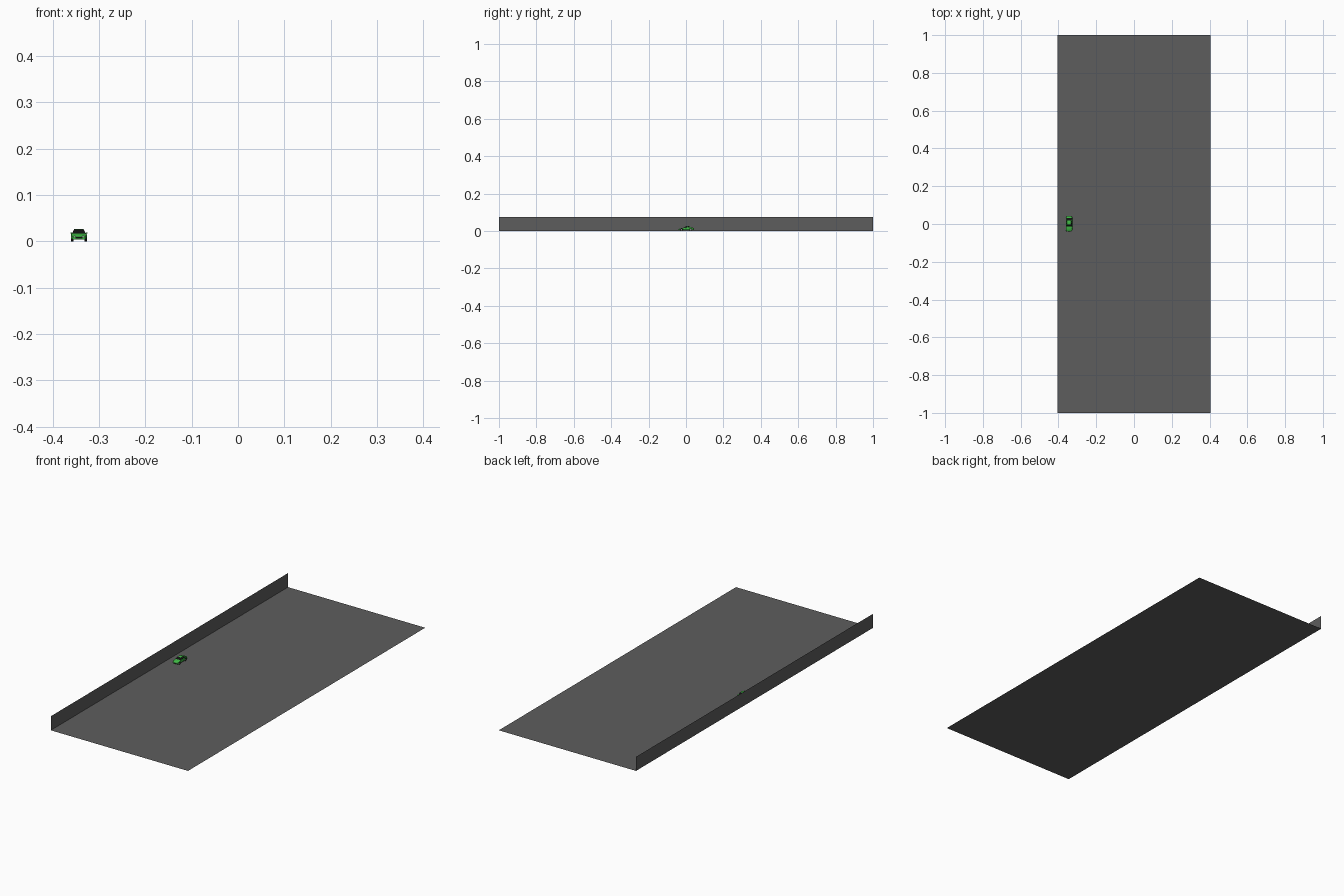
import bpy, bmesh, math
from mathutils import Matrix, Vector

if "Cube" in bpy.data.objects:
    bpy.data.objects.remove(bpy.data.objects["Cube"])

# The car is drawn in hundredths of a unit, then placed beside the wall
PLACE = Matrix.Translation((-0.3437, 0.001, 0)) @ Matrix.Scale(0.01, 4)


def material(name, color):
    m = bpy.data.materials.new(name)
    m.diffuse_color = (*color, 1)
    m.use_nodes = True
    m.node_tree.nodes["Principled BSDF"].inputs["Base Color"].default_value = m.diffuse_color
    return m


ASPHALT = material("asphalt", (0.11, 0.11, 0.11))
GREEN = material("green_paint", (0.05, 0.5, 0.06))
BLACK = material("black_trim", (0.006, 0.006, 0.006))
RIM = material("rim_metal", (0.25, 0.25, 0.25))
LAMP = material("headlight_glass", (0.7, 0.75, 0.7))
RED = material("tail_red", (0.4, 0.02, 0.02))


def finish(bm, name, mat, matrix=PLACE, smooth=False):
    bmesh.ops.transform(bm, matrix=matrix, verts=bm.verts)
    bmesh.ops.recalc_face_normals(bm, faces=bm.faces)
    me = bpy.data.meshes.new(name)
    bm.to_mesh(me)
    bm.free()
    me.materials.append(mat)
    ob = bpy.data.objects.new(name, me)
    bpy.context.collection.objects.link(ob)
    if smooth:
        bpy.context.view_layer.objects.active = ob
        bpy.ops.object.select_all(action='DESELECT')
        ob.select_set(True)
        bpy.ops.object.shade_smooth_by_angle(angle=math.radians(35))
    return ob


def sheet(name, corners, mat, matrix=PLACE):
    bm = bmesh.new()
    bm.faces.new([bm.verts.new(c) for c in corners])
    return finish(bm, name, mat, matrix)


def prism(name, profile, half_width, mat, bevel=0.0):
    """Side profile (y, z) spanned across x; half_width is a function of y, z."""
    bm = bmesh.new()
    sides = [[bm.verts.new((s * half_width(y, z), y, z)) for y, z in profile]
             for s in (-1, 1)]
    for side in sides:
        bm.faces.new(side)
    n = len(profile)
    for i in range(n):
        j = (i + 1) % n
        bm.faces.new((sides[0][i], sides[0][j], sides[1][j], sides[1][i]))
    bmesh.ops.recalc_face_normals(bm, faces=bm.faces)
    if bevel:
        rim = [e for e in bm.edges if e.verts[0].co.x * e.verts[1].co.x > 0
               and min(v.co.z for v in e.verts) > 0.85]
        bmesh.ops.bevel(bm, geom=rim, offset=bevel, segments=2, affect='EDGES', profile=0.5)
    bmesh.ops.triangulate(bm, faces=[f for f in bm.faces if len(f.verts) > 4])
    return finish(bm, name, mat, smooth=True)


def box(name, center, size, mat):
    bm = bmesh.new()
    bmesh.ops.create_cube(bm, size=1)
    m = Matrix.Translation(center) @ Matrix.Diagonal((*size, 1))
    return finish(bm, name, mat, PLACE @ m)


def disc(name, center, radius, depth, mat, segments=24):
    bm = bmesh.new()
    bmesh.ops.create_cone(bm, cap_ends=True, segments=segments, radius1=radius,
                          radius2=radius, depth=depth)
    m = Matrix.Translation(center) @ Matrix.Rotation(math.pi / 2, 4, 'Y')
    return finish(bm, name, mat, PLACE @ m, smooth=True)


# Road and side wall
one = Matrix.Identity(4)
X = 0.405
sheet("road", [(-X, -1, 0), (X, -1, 0), (X, 1, 0), (-X, 1, 0)], ASPHALT, one)
sheet("side_wall", [(-X, -1, 0), (-X, 1, 0), (-X, 1, 0.075), (-X, -1, 0.075)], ASPHALT, one)

# Car body with wheel arches in its lower outline
AXLES = (-2.55, 2.45)


def arch(y):
    return [(y + 0.78 * math.cos(a), 0.62 + 0.78 * math.sin(a))
            for a in [math.pi - i * math.pi / 8 for i in range(9)]]


lower = [(-4.0, 0.45)] + arch(AXLES[0]) + arch(AXLES[1]) + [(3.95, 0.5)]
upper = [(4.1, 1.0), (4.05, 1.65), (3.3, 1.8), (1.8, 1.85), (-1.3, 1.72),
         (-2.7, 1.52), (-3.7, 1.2), (-4.05, 0.9)]


def body_width(y, z):
    w = 1.73 - 0.45 * max(0, (abs(y) - 3.1)) ** 1.5
    return w - 0.12 * max(0, z - 1.1)


prism("car_body", lower + upper, body_width, GREEN, 0.12)
box("underbody", (0, 0, 0.75), (2.3, 7.4, 0.6), BLACK)

# Cabin: dark glass with a green roof panel
def cabin_width(y, z):
    return 1.5 - 0.5 * (z - 1.65)


prism("cabin_glass", [(-1.5, 1.65), (3.1, 1.75), (1.7, 2.5), (0.9, 2.64), (0.0, 2.62), (-0.3, 2.52)],
      cabin_width, BLACK)
prism("roof", [(-0.3, 2.55), (0.0, 2.65), (0.9, 2.7), (1.7, 2.55), (0.9, 2.6), (0.0, 2.57)],
      lambda y, z: 0.98, GREEN)


def pillar(name, s, a, b, t):
    pts = [(s * (cabin_width(*p) + 0.03), p[0] + d, p[1]) for p, d in
           ((a, -t), (a, t), (b, t), (b, -t))]
    return sheet(name, pts, GREEN)


# Repeated parts on both sides
for side, s in (("left", -1), ("right", 1)):
    pillar(side + "_front_pillar", s, (-1.25, 1.68), (-0.2, 2.54), 0.1)
    pillar(side + "_middle_pillar", s, (0.8, 1.75), (0.8, 2.62), 0.07)
    pillar(side + "_rear_pillar", s, (2.65, 1.78), (1.55, 2.52), 0.2)
    for end, y in zip(("front", "rear"), AXLES):
        disc(f"{side}_{end}_tyre", (s * 1.46, y, 0.65), 0.65, 0.5, BLACK)
        disc(f"{side}_{end}_rim", (s * 1.7, y, 0.65), 0.43, 0.06, RIM, 12)
    box(side + "_mirror", (s * 1.66, -0.9, 1.85), (0.3, 0.25, 0.2), GREEN)
    box(side + "_headlight", (s * 0.95, -3.85, 1.07), (0.5, 0.3, 0.16), LAMP)
    box(side + "_tail_light", (s * 0.95, 4.04, 1.4), (0.55, 0.12, 0.22), RED)
    box(side + "_sill", (s * 1.66, -0.05, 0.62), (0.18, 3.2, 0.16), BLACK)

# Grille and rear trim
box("grille", (0, -3.99, 0.75), (1.5, 0.16, 0.3), BLACK)
box("rear_trim", (0, 4.0, 0.75), (1.9, 0.18, 0.3), BLACK)
